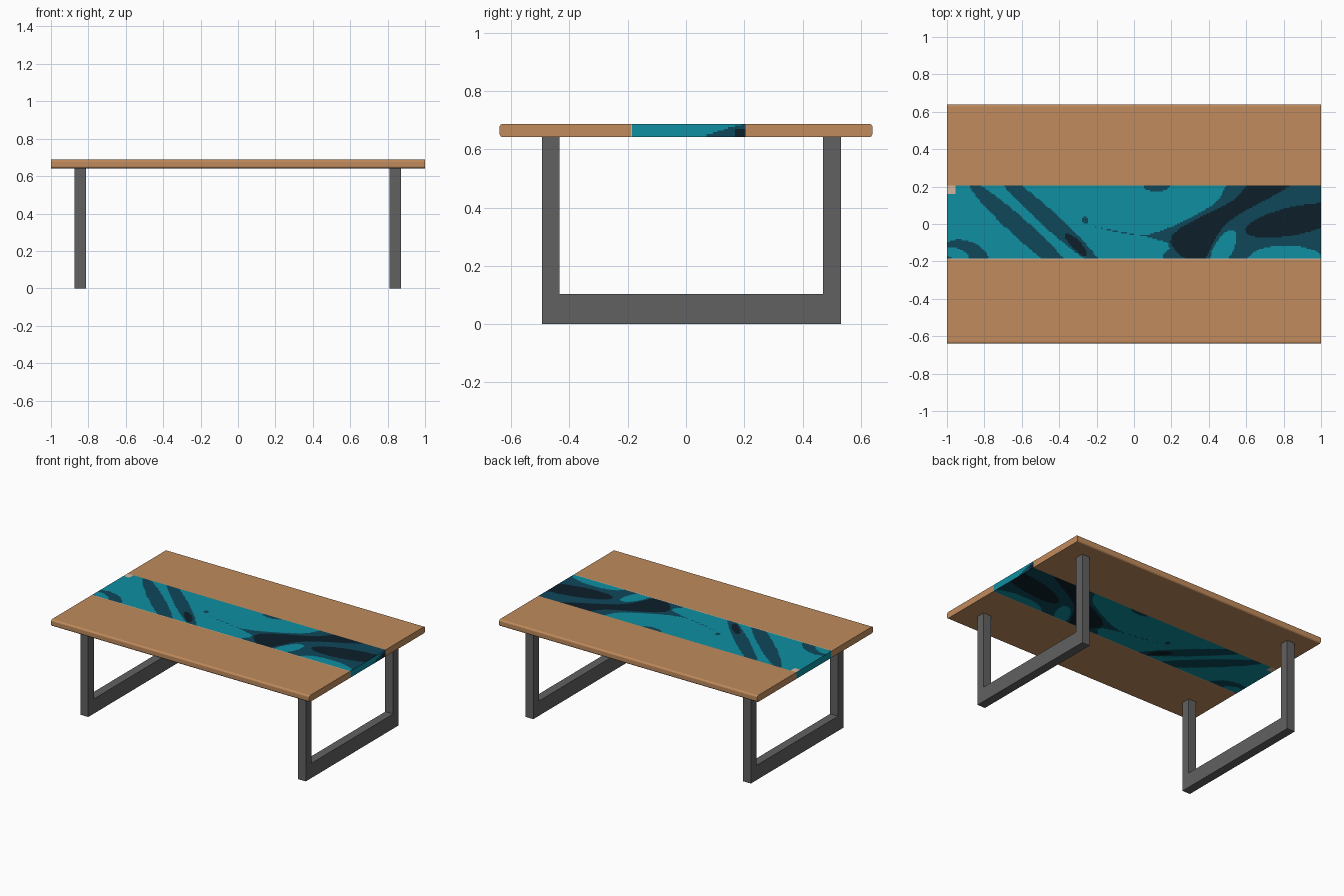
import bpy, math
from mathutils import Vector

if "Cube" in bpy.data.objects:
    bpy.data.objects.remove(bpy.data.objects["Cube"])


def mat(name, rgb):
    m = bpy.data.materials.new(name)
    m.diffuse_color = (*rgb, 1)
    m.use_nodes = True
    m.node_tree.nodes["Principled BSDF"].inputs["Base Color"].default_value = m.diffuse_color
    return m


WOOD = mat("warm wood", (0.527, 0.258, 0.107))
STEEL = mat("grey steel", (0.12, 0.12, 0.12))
TEAL = mat("teal resin", (0.0044, 0.275, 0.356))
DEEP = mat("deep teal resin", (0.0044, 0.063, 0.102))
INK = mat("ink resin", (0.0037, 0.0137, 0.0232))
SAND = mat("pale sand resin", (0.66, 0.47, 0.34))

Z0, Z1 = 0.642, 0.688      # top slab underside and surface
Y0, Y1 = -0.185, 0.205     # resin river limits
SEAM = 0.189


def add(name, verts, faces, mats):
    me = bpy.data.meshes.new(name)
    me.from_pydata(verts, [], faces)
    for m in mats:
        me.materials.append(m)
    ob = bpy.data.objects.new(name, me)
    bpy.context.collection.objects.link(ob)
    return ob


def extrude_x(name, outline, x0, x1, m):
    """Extrude a counter-clockwise (y, z) outline along x."""
    n = len(outline)
    verts = [(x, y, z) for x in (x0, x1) for y, z in outline]
    faces = [tuple(range(n - 1, -1, -1)), tuple(range(n, 2 * n))]
    faces += [(i, (i + 1) % n, n + (i + 1) % n, n + i) for i in range(n)]
    return add(name, verts, faces, [m])


# wooden boards with rounded outer long edges
def board(name, inner, side):
    r, outer = 0.012, 0.64
    pts = [(inner, Z0)]
    for cz, start in ((Z0 + r, -90), (Z1 - r, 0)):
        for k in range(5):
            a = math.radians(start + 22.5 * k)
            pts.append((outer - r + r * math.cos(a), cz + r * math.sin(a)))
    pts.append((inner, Z1))
    if side < 0:
        pts = [(-y, z) for y, z in reversed(pts)]
    extrude_x(name, pts, -1, 1, WOOD)


board("back_board", Y1, 1)
board("front_board", SEAM, -1)

# pale seam between front board and resin
extrude_x("resin_seam", [(-SEAM, Z0), (Y0, Z0), (Y0, Z1), (-SEAM, Z1)], -1, 1, SAND)

# U-shaped steel leg frames, right one mirrors the left
F0, F1, W, BAR = -0.495, 0.532, 0.061, 0.103
U = [(F0, 0), (F1, 0), (F1, Z0), (F1 - W, Z0),
     (F1 - W, BAR), (F0 + W, BAR), (F0 + W, Z0), (F0, Z0)]
for name, x in (("left_leg_frame", -0.875), ("right_leg_frame", 0.811)):
    extrude_x(name, U, x, x + W, STEEL)


# resin swirls: ovals and two larger blobs
def oval(u, v, cx, cy, a, b, deg):
    c, s = math.cos(math.radians(deg)), math.sin(math.radians(deg))
    p, q = (u - cx) * c + (v - cy) * s, (v - cy) * c - (u - cx) * s
    return (p / a) ** 2 + (q / b) ** 2 < 1


def smooth(p):
    out, n = [], len(p)
    for i in range(n):
        a, b, c, d = (Vector(p[(i + k) % n]) for k in (-1, 0, 1, 2))
        for t in (0, 0.25, 0.5, 0.75):
            out.append(0.5 * (2 * b + (c - a) * t + (2 * a - 5 * b + 4 * c - d) * t * t
                              + (3 * b - a - 3 * c + d) * t ** 3))
    return out


def inside(poly, u, v):
    hit = False
    for a, b in zip(poly, poly[-1:] + poly[:-1]):
        if (a.y > v) != (b.y > v) and u < (b.x - a.x) * (v - a.y) / (b.y - a.y) + a.x:
            hit = not hit
    return hit


DEEP_SHAPE = smooth([(-0.21, -0.015), (0.08, -0.055), (0.42, 0.1), (0.56, 0.24),
                     (1.1, 0.24), (1.1, -0.22), (0.2, -0.22), (0.18, -0.1)])
INK_SHAPE = smooth([(0.2, -0.06), (0.52, 0.12), (0.63, 0.22), (0.84, 0.21),
                    (0.5, 0.01), (0.37, -0.2), (0.29, -0.2)])
# centre, half length, half width, tilt
DEEP_OVALS = [(-0.6, -0.03, 0.38, 0.05, -42), (-0.46, 0.03, 0.38, 0.045, -42),
              (-0.9, -0.17, 0.13, 0.08, -20), (-0.26, 0.02, 0.016, 0.02, 0),
              (0.12, 0.205, 0.07, 0.03, 0)]
TEAL_OVALS = [(-0.95, -0.16, 0.07, 0.03, -20), (0.48, -0.13, 0.11, 0.05, 60),
              (0.81, -0.19, 0.2, 0.075, 0)]
INK_OVALS = [(0.87, 0.02, 0.28, 0.075, 12), (-0.31, -0.11, 0.08, 0.025, -45)]


def river(x, y):
    hit = lambda group: any(oval(x, y, *o) for o in group)
    if x < -0.95 and y > 0.16:
        return 3
    if hit(INK_OVALS) or inside(INK_SHAPE, x, y):
        return 2
    if hit(TEAL_OVALS):
        return 0
    return 1 if hit(DEEP_OVALS) or inside(DEEP_SHAPE, x, y) else 0


def right_end(y, z):
    if y < 0.07 or z > Z0 + 0.008 + 0.3 * (y - 0.07):
        return 0
    return 2 if y > 0.17 and z < Z0 + 0.028 else 1


def patch(verts, faces, idx, place, us, vs, nu, nv, rule, flip):
    base = len(verts)
    at = lambda r, n, t: r[0] + (r[1] - r[0]) * t / n
    for j in range(nv + 1):
        for i in range(nu + 1):
            verts.append(place(at(us, nu, i), at(vs, nv, j)))
    for j in range(nv):
        for i in range(nu):
            a = base + j * (nu + 1) + i
            f = (a, a + 1, a + nu + 2, a + nu + 1)
            faces.append(f[::-1] if flip else f)
            idx.append(rule(at(us, nu, i + 0.5), at(vs, nv, j + 0.5)))


# resin river slab: swirled top and underside, plain left end, wedge on right end
V, F, I = [], [], []
for z, flip in ((Z1, False), (Z0, True)):
    patch(V, F, I, lambda x, y: (x, y, z), (-1, 1), (Y0, Y1), 260, 52, river, flip)
patch(V, F, I, lambda y, z: (1, y, z), (Y0, Y1), (Z0, Z1), 52, 8, right_end, False)
patch(V, F, I, lambda y, z: (-1, y, z), (Y0, Y1), (Z0, Z1), 1, 1, lambda y, z: 0, True)
resin = add("resin_river", V, F, [TEAL, DEEP, INK, SAND])
resin.data.polygons.foreach_set("material_index", I)
